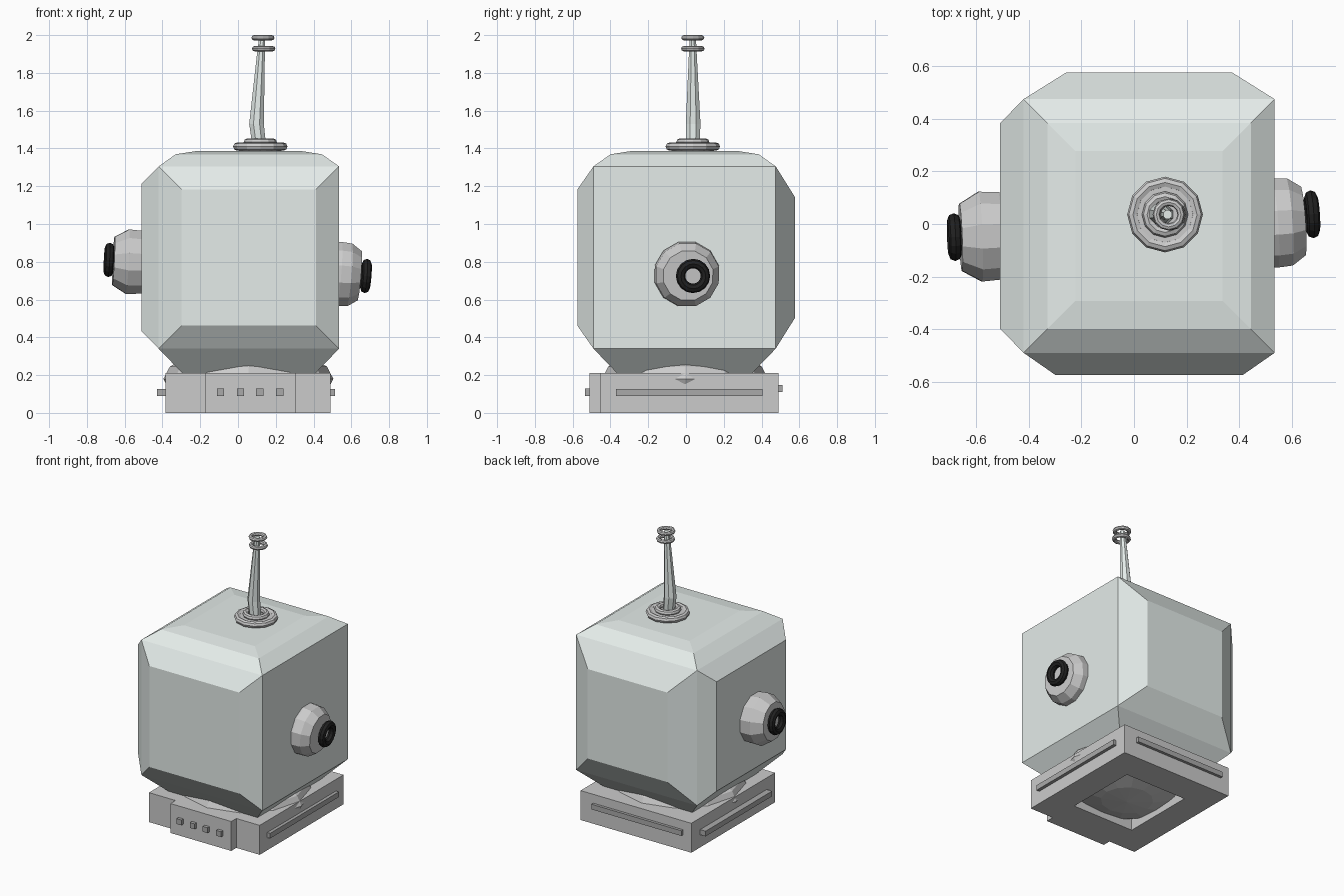
import bpy, bmesh, math
from mathutils import Vector

if "Cube" in bpy.data.objects:
    bpy.data.objects.remove(bpy.data.objects["Cube"])


def material(name, rgb):
    m = bpy.data.materials.new(name)
    m.diffuse_color = (*rgb, 1)
    m.use_nodes = True
    m.node_tree.nodes["Principled BSDF"].inputs["Base Color"].default_value = m.diffuse_color
    return m


PALE = material("pale_metal", (0.78, 0.84, 0.82))
BLACK = material("black_rubber", (0.015, 0.015, 0.015))
DARK = material("dark_grey", (0.4, 0.4, 0.4))


def finish(name, bm, mat=None):
    bmesh.ops.recalc_face_normals(bm, faces=bm.faces)
    me = bpy.data.meshes.new(name)
    bm.to_mesh(me)
    bm.free()
    ob = bpy.data.objects.new(name, me)
    bpy.context.collection.objects.link(ob)
    if mat:
        me.materials.append(mat)
    return ob


def add_box(bm, lo, hi):
    lo, hi = Vector(lo), Vector(hi)
    vs = bmesh.ops.create_cube(bm, size=1)["verts"]
    for v in vs:
        v.co = Vector((lo[i] + (v.co[i] + 0.5) * (hi[i] - lo[i]) for i in range(3)))
    return vs


def box(name, lo, hi, mat=None):
    bm = bmesh.new()
    add_box(bm, lo, hi)
    return finish(name, bm, mat)


def aim(ob, loc, axis):
    ob.location = loc
    ob.rotation_mode = 'QUATERNION'
    ob.rotation_quaternion = Vector(axis).to_track_quat('Z', 'Y')


def loft(name, rings, sides, mat=None):
    """Capped tube through rings of (x, y, z, radius)."""
    bm = bmesh.new()
    loops = []
    for x, y, z, r in rings:
        loops.append([bm.verts.new((x + r * math.cos(a), y + r * math.sin(a), z))
                      for a in (2 * math.pi * (i + 0.5) / sides for i in range(sides))])
    for a, b in zip(loops, loops[1:]):
        for i in range(sides):
            j = (i + 1) % sides
            bm.faces.new((a[i], a[j], b[j], b[i]))
    bm.faces.new(loops[0])
    bm.faces.new(loops[-1])
    return finish(name, bm, mat)


def torus(name, loc, major, minor, segs, axis=(0, 0, 1), mat=None, minor_segs=8):
    bpy.ops.mesh.primitive_torus_add(major_radius=major, minor_radius=minor,
                                     major_segments=segs, minor_segments=minor_segs)
    ob = bpy.context.object
    ob.name = name
    aim(ob, loc, axis)
    if mat:
        ob.data.materials.append(mat)
    return ob


# Head: a cube whose faces are inset and pushed out; the right face stays flat
bm = bmesh.new()
add_box(bm, (-0.42, -0.49, 0.34), (0.535, 0.475, 1.305))
bm.normal_update()
steps = {(0, -1, 0): [(0.122, 0.085)],
         (0, 1, 0): [(0.163, 0.102)],
         (-1, 0, 0): [(0.092, 0.09)],
         (0, 0, 1): [(0.09, 0.064), (0.108, 0.017)],
         (0, 0, -1): [(0.13, 0.135)]}
for f in list(bm.faces):
    key = tuple(round(c) for c in f.normal)
    for thick, depth in steps.get(key, []):
        bmesh.ops.inset_individual(bm, faces=[f], thickness=thick, depth=depth,
                                   use_even_offset=True)
        bm.normal_update()
finish("head", bm, PALE)

# Neck: flattened low-poly ball between head and base
bm = bmesh.new()
bmesh.ops.create_uvsphere(bm, u_segments=12, v_segments=8, radius=1)
for v in bm.verts:
    v.co = (0.055 + 0.45 * v.co.x, -0.005 + 0.44 * v.co.y, 0.18 + 0.17 * v.co.z)
finish("neck", bm)

# Base: square frame with a square opening and a front control block
x0, x1, y0, y1, h = -0.385, 0.49, -0.455, 0.49, 0.21
bm = bmesh.new()
outer = [(x0, y0), (x1, y0), (x1, y1), (x0, y1)]
inner = [(-0.19, -0.25), (0.295, -0.25), (0.295, 0.28), (-0.19, 0.28)]
loops = [[bm.verts.new((x, y, z)) for x, y in ring]
         for ring, z in ((outer, 0), (outer, h), (inner, h), (inner, 0))]
for k in range(4):
    a, b = loops[k], loops[(k + 1) % 4]
    for i in range(4):
        j = (i + 1) % 4
        bm.faces.new((a[i], a[j], b[j], b[i]))
finish("base_frame", bm)
box("control_block", (-0.175, -0.512, 0), (0.305, -0.44, h))

# Buttons and trim bars on the base
for i, x in enumerate((-0.092, 0.013, 0.115, 0.221)):
    box(f"button_{i + 1}", (x - 0.019, -0.535, 0.09), (x + 0.019, -0.50, 0.128), DARK)
box("right_bar", (0.47, -0.37, 0.09), (0.513, 0.405, 0.127), DARK)
box("left_bar", (-0.428, -0.36, 0.09), (-0.37, 0.39, 0.127), DARK)
box("back_bar", (-0.32, 0.47, 0.11), (0.39, 0.51, 0.147), DARK)

# Ears: stepped domes with a black ring on the end, each slightly tilted
for side, loc, axis, dome, ring_loc in (
        ("left", (-0.51, -0.045, 0.797), (-1, -0.04, 0.05),
         [(-0.05, 0.155), (0, 0.172), (0.075, 0.177), (0.15, 0.132)], (-0.683, -0.05, 0.81)),
        ("right", (0.535, 0.004, 0.735), (1, 0.07, -0.08),
         [(-0.08, 0.165), (0, 0.176), (0.055, 0.172), (0.108, 0.135)], (0.677, 0.037, 0.725))):
    ear = loft(f"{side}_ear", [(0, 0, z, r) for z, r in dome], 12)
    aim(ear, loc, axis)
    torus(f"{side}_ear_ring", ring_loc, 0.066, 0.025, 16, axis, BLACK)

# Antenna: ringed foot, bent tapering rod, two rings at the tip
ax, ay = 0.118, 0.036
loft("antenna_foot", [(ax, ay, 1.37, 0.12), (ax, ay, 1.425, 0.11)], 12)
torus("antenna_foot_ring", (ax, ay, 1.41), 0.122, 0.022, 12)
torus("antenna_collar", (ax, ay, 1.433), 0.068, 0.02, 12)
loft("antenna_rod", [(0.113, 0.036, 1.40, 0.04), (0.108, 0.036, 1.45, 0.04),
                     (0.098, 0.038, 1.53, 0.042), (0.122, 0.036, 1.91, 0.022),
                     (0.128, 0.036, 1.985, 0.018)], 8, PALE)
torus("tip_ring_lower", (0.136, 0.036, 1.928), 0.048, 0.014, 12)
torus("tip_ring_upper", (0.132, 0.036, 1.986), 0.047, 0.014, 12)
